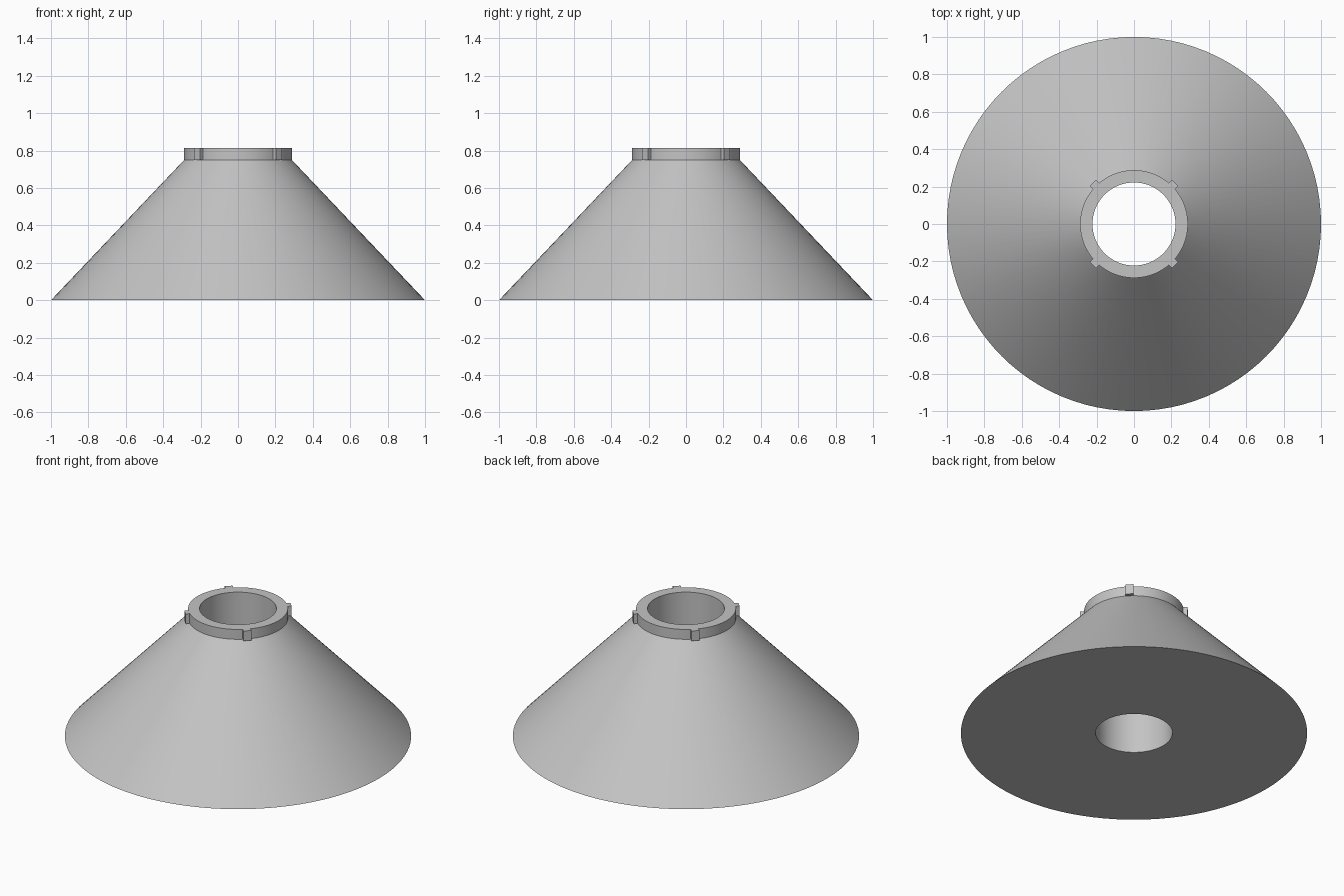
import bpy, bmesh, math
from mathutils import Matrix

old = bpy.data.objects.get("Cube")
if old:
    bpy.data.objects.remove(old, do_unlink=True)

SIDES = 96
BORE, NECK = 0.222, 0.288
SHOULDER, TOP = 0.75, 0.813

# Single grey plastic
grey = bpy.data.materials.new("light_grey")
grey.use_nodes = True
colour = (0.55, 0.55, 0.55, 1)
grey.diffuse_color = colour
grey.node_tree.nodes["Principled BSDF"].inputs["Base Color"].default_value = colour


def finish(bm, name):
    bmesh.ops.recalc_face_normals(bm, faces=bm.faces[:])
    mesh = bpy.data.meshes.new(name)
    bm.to_mesh(mesh)
    bm.free()
    mesh.materials.append(grey)
    obj = bpy.data.objects.new(name, mesh)
    bpy.context.collection.objects.link(obj)
    return obj


# Cone body with collar and through bore, one lathed closed profile
profile = [(BORE, 0), (1, 0), (NECK, SHOULDER), (NECK, TOP), (BORE, TOP)]
bm = bmesh.new()
rings = []
for i in range(SIDES):
    a = math.tau * i / SIDES
    rings.append([bm.verts.new((r * math.cos(a), r * math.sin(a), z)) for r, z in profile])
for i in range(SIDES):
    here, after = rings[i], rings[(i + 1) % SIDES]
    for j in range(len(profile)):
        k = (j + 1) % len(profile)
        bm.faces.new((here[j], after[j], after[k], here[k]))
body = finish(bm, "cone_body")
bpy.context.view_layer.objects.active = body
body.select_set(True)
bpy.ops.object.shade_smooth_by_angle(angle=math.radians(30))

# Four locking tabs on the collar diagonals
inner, outer, width = 0.265, 0.311, 0.046
names = ("back_left_tab", "back_right_tab", "front_right_tab", "front_left_tab")
for i, name in enumerate(names):
    bm = bmesh.new()
    size = Matrix.Diagonal((outer - inner, width, TOP - SHOULDER, 1))
    place = Matrix.Translation(((inner + outer) / 2, 0, (TOP + SHOULDER) / 2))
    turn = Matrix.Rotation(math.radians(45 + 90 * i), 4, 'Z')
    bmesh.ops.create_cube(bm, size=1, matrix=turn @ place @ size)
    finish(bm, name)
